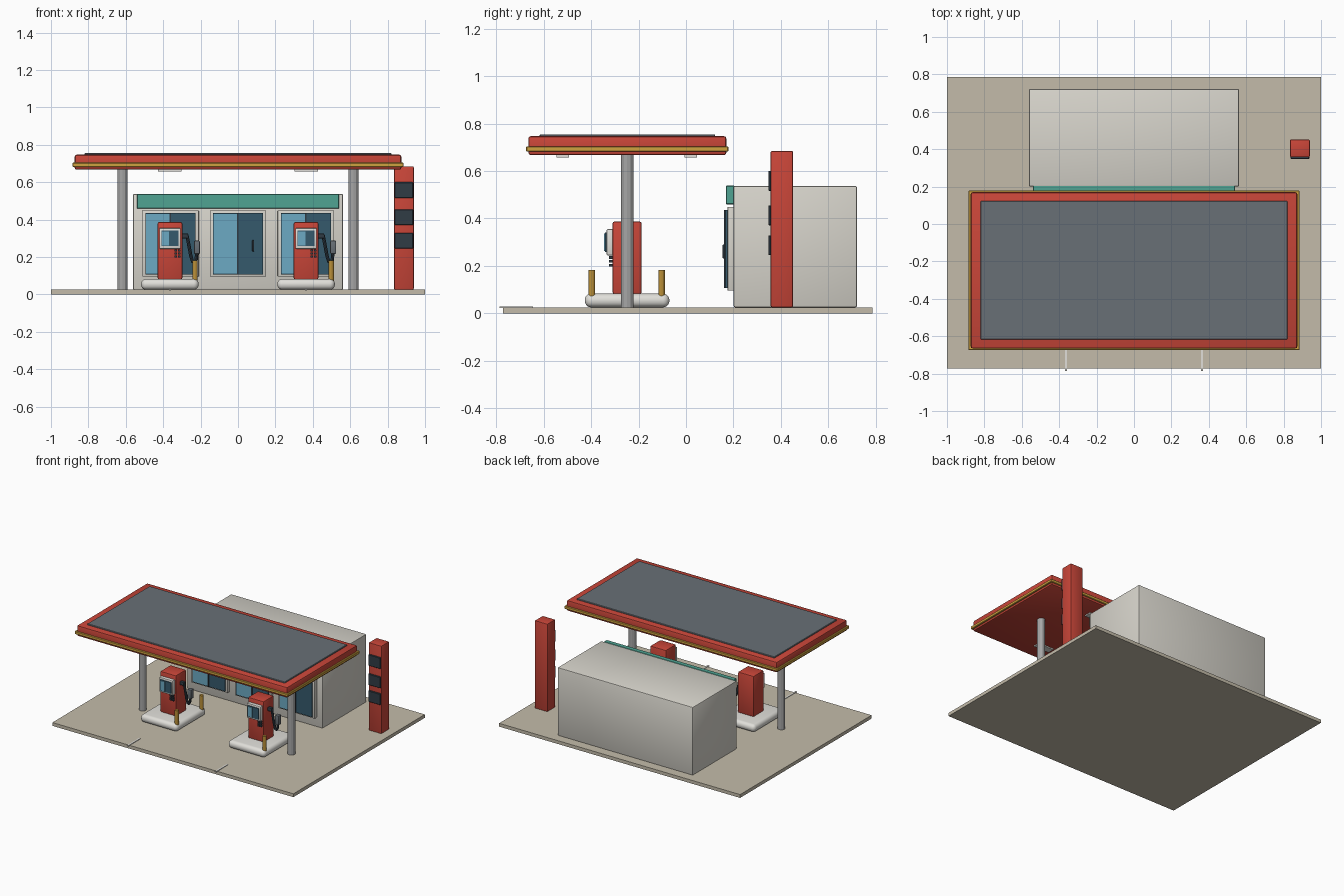
import bpy, bmesh, math
from mathutils import Vector

if "Cube" in bpy.data.objects:
    bpy.data.objects.remove(bpy.data.objects["Cube"])


def material(name, r, g, b):
    m = bpy.data.materials.new(name)
    m.diffuse_color = (r, g, b, 1)
    m.use_nodes = True
    m.node_tree.nodes["Principled BSDF"].inputs["Base Color"].default_value = m.diffuse_color
    return m


RED = material("red", 0.58, 0.06, 0.04)
YELLOW = material("yellow", 0.62, 0.36, 0.05)
CONCRETE = material("concrete", 0.55, 0.50, 0.40)
WALL = material("wall", 0.68, 0.66, 0.60)
TEAL = material("teal", 0.08, 0.37, 0.29)
SLATE = material("slate", 0.14, 0.16, 0.18)
DARK = material("dark", 0.03, 0.045, 0.06)
GLASS = material("glass", 0.035, 0.10, 0.15)
SKY = material("light_glass", 0.15, 0.40, 0.55)
METAL = material("metal", 0.38, 0.38, 0.38)
PALE = material("pale", 0.75, 0.74, 0.70)
OCHRE = material("ochre", 0.50, 0.28, 0.04)


def finish(name, bm, mat):
    me = bpy.data.meshes.new(name)
    bm.to_mesh(me)
    bm.free()
    ob = bpy.data.objects.new(name, me)
    bpy.context.collection.objects.link(ob)
    me.materials.append(mat)
    return ob


def smooth(ob):
    bpy.ops.object.select_all(action="DESELECT")
    bpy.context.view_layer.objects.active = ob
    ob.select_set(True)
    bpy.ops.object.shade_smooth_by_angle(angle=math.radians(35))


def box(name, x, y, z, mat, bevel=0.0, segments=2):
    """Box from (min, max) ranges, optionally with rounded edges."""
    bm = bmesh.new()
    bmesh.ops.create_cube(bm, size=1)
    for v in bm.verts:
        v.co = Vector([(r[0] + r[1]) / 2 + c * (r[1] - r[0]) for r, c in zip((x, y, z), v.co)])
    if bevel:
        bmesh.ops.bevel(bm, geom=bm.edges[:], offset=bevel, segments=segments,
                        profile=0.5, affect="EDGES")
    ob = finish(name, bm, mat)
    if bevel:
        smooth(ob)
    return ob


def post(name, x, y, z0, z1, radius, mat, sides=12):
    bm = bmesh.new()
    bmesh.ops.create_cone(bm, cap_ends=True, segments=sides, radius1=radius,
                          radius2=radius, depth=z1 - z0)
    bmesh.ops.translate(bm, verts=bm.verts, vec=(x, y, (z0 + z1) / 2))
    return finish(name, bm, mat)


def tube(name, points, radius, mat):
    cu = bpy.data.curves.new(name, "CURVE")
    cu.dimensions = "3D"
    cu.bevel_depth = radius
    cu.bevel_resolution = 2
    cu.use_fill_caps = True
    sp = cu.splines.new("POLY")
    sp.points.add(len(points) - 1)
    for p, co in zip(sp.points, points):
        p.co = (*co, 1)
    ob = bpy.data.objects.new(name, cu)
    bpy.context.collection.objects.link(ob)
    cu.materials.append(mat)
    bpy.ops.object.select_all(action="DESELECT")
    bpy.context.view_layer.objects.active = ob
    ob.select_set(True)
    bpy.ops.object.convert(target="MESH")
    smooth(ob)


G = 0.025  # top of the paving

# Paving slab
box("ground_slab", (-1, 1), (-0.772, 0.787), (0, G), CONCRETE)

# Canopy with trim band, roof panel and columns
box("canopy", (-0.873, 0.873), (-0.665, 0.17), (0.667, 0.747), RED, 0.01)
box("canopy_trim", (-0.885, 0.885), (-0.674, 0.179), (0.682, 0.704), YELLOW, 0.003, 1)
box("canopy_roof_panel", (-0.82, 0.82), (-0.617, 0.123), (0.74, 0.755), SLATE, 0.003, 1)
for side, s in (("left", -1), ("right", 1)):
    post(side + "_column", s * 0.617, -0.248, G, 0.68, 0.027, METAL)
    for row, y in (("front", -0.52), ("back", 0.02)):
        box(f"{side}_{row}_canopy_light", (s * 0.365 - 0.064, s * 0.365 + 0.064),
            (y - 0.026, y + 0.026), (0.658, 0.67), PALE)

# Shop building and fascia
box("shop_building", (-0.562, 0.562), (0.2, 0.722), (G, 0.537), WALL, 0.008)
box("shop_fascia", (-0.54, 0.54), (0.168, 0.205), (0.459, 0.538), TEAL, 0.003, 1)

# Shop windows and door
for name, x in (("left_window", -0.36), ("door", 0.0), ("right_window", 0.363)):
    box(name + "_frame", (x - 0.151, x + 0.151), (0.175, 0.205), (0.095, 0.449), WALL, 0.004)
    box(name + "_glass", (x - 0.134, x + 0.134), (0.166, 0.18), (0.107, 0.435), GLASS)
    box(name + "_light_pane", (x - 0.131, x - 0.005), (0.162, 0.168), (0.112, 0.43), SKY)
    box(name + "_mullion", (x - 0.005, x + 0.003), (0.161, 0.17), (0.107, 0.435), DARK)
box("door_handle", (0.076, 0.086), (0.155, 0.168), (0.23, 0.29), DARK, 0.003)

# Pump islands
for side, x in (("left", -0.364), ("right", 0.364)):
    box(side + "_island", (x - 0.154, x + 0.154), (-0.427, -0.07), (G, 0.083), PALE, 0.027, 5)
    box(side + "_pump_body", (x - 0.066, x + 0.066), (-0.31, -0.187), (0.08, 0.387), RED, 0.009)
    box(side + "_screen_frame", (x - 0.057, x + 0.057), (-0.335, -0.305), (0.244, 0.355), PALE, 0.005)
    box(side + "_screen", (x - 0.046, x + 0.046), (-0.341, -0.33), (0.258, 0.341), GLASS)
    box(side + "_screen_light_pane", (x - 0.043, x - 0.004), (-0.346, -0.338), (0.262, 0.337), SKY)
    # Keypad buttons
    for row in range(3):
        for col in range(2):
            bx, bz = x + 0.031 + col * 0.018, 0.203 + row * 0.016
            box(f"{side}_button_{row}_{col}", (bx - 0.007, bx + 0.007),
                (-0.324, -0.305), (bz - 0.0055, bz + 0.0055), DARK)
    # Hose and nozzle hanging beside the pump
    tube(side + "_hose", [(x + dx, -0.25, z) for dx, z in
         ((0.09, 0.32), (0.1, 0.27), (0.112, 0.205), (0.121, 0.175),
          (0.132, 0.17), (0.14, 0.185), (0.144, 0.225))], 0.009, DARK)
    box(side + "_nozzle", (x + 0.129, x + 0.16), (-0.267, -0.233), (0.217, 0.287), SLATE, 0.004)
    box(side + "_nozzle_holder", (x + 0.06, x + 0.097), (-0.262, -0.238), (0.3, 0.325), DARK, 0.003)
    for row, y in (("front", -0.397), ("back", -0.103)):
        post(f"{side}_{row}_bollard", x + 0.134, y, 0.06, 0.182, 0.014, OCHRE)
    # Painted lane line
    box(side + "_lane_line", (x - 0.006, x + 0.006), (-0.787, -0.645), (G - 0.003, 0.029), PALE)

# Price pillar with blank panels
box("price_pillar", (0.834, 0.94), (0.357, 0.452), (G, 0.685), RED, 0.007)
for i, z in enumerate((0.287, 0.413, 0.558)):
    box(f"price_panel_{i + 1}", (0.837, 0.937), (0.347, 0.36), (z - 0.042, z + 0.042), DARK, 0.003, 1)
